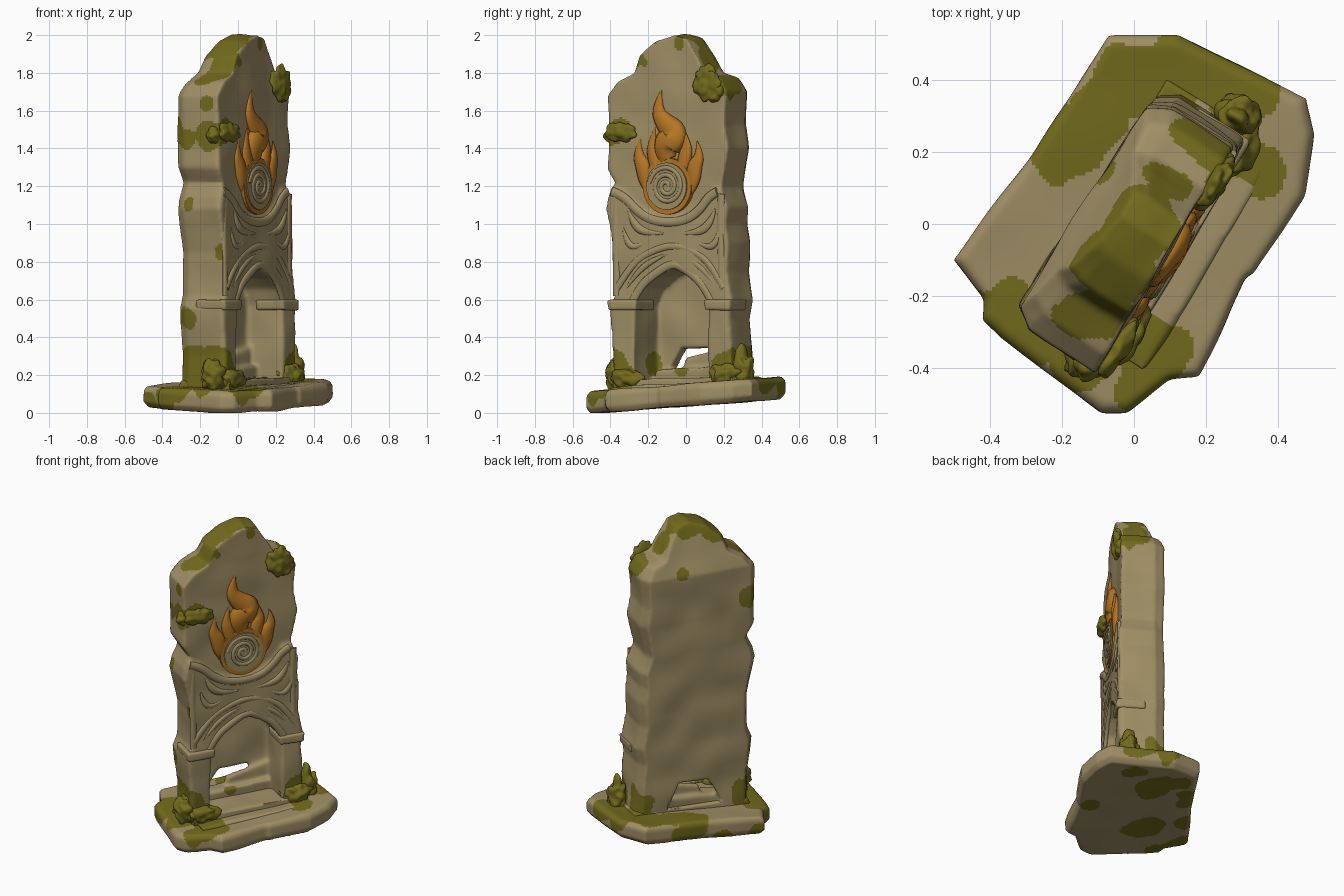
import bpy, bmesh, math
from mathutils import Vector, noise

if "Cube" in bpy.data.objects:
    bpy.data.objects.remove(bpy.data.objects["Cube"])

ANG = math.radians(57)          # the shrine stands turned on its base
C, S = math.cos(ANG), math.sin(ANG)


def mat(name, col):
    m = bpy.data.materials.new(name)
    m.diffuse_color = (*col, 1)
    m.use_nodes = True
    m.node_tree.nodes["Principled BSDF"].inputs["Base Color"].default_value = m.diffuse_color
    return m


STONE = mat("tan stone", (0.355, 0.278, 0.133))
MOSS = mat("olive moss", (0.172, 0.148, 0.012))
FIRE = mat("orange flame", (0.46, 0.18, 0.018))


def to_world(u, n, z):
    """u runs along the wall, n points out of its front (slightly skewed)."""
    w = min(1, max(0, (n + 0.1) / 0.2))
    n -= 0.03 * u * w
    return Vector((C * u + S * n, S * u - C * n, z))


def finish(name, bm, mats, smooth=True):
    bmesh.ops.recalc_face_normals(bm, faces=bm.faces)
    me = bpy.data.meshes.new(name)
    bm.to_mesh(me)
    bm.free()
    for m in mats:
        me.materials.append(m)
    for p in me.polygons:
        p.use_smooth = smooth
    ob = bpy.data.objects.new(name, me)
    bpy.context.collection.objects.link(ob)
    return ob


def add_prism(bm, pts, n0, n1, back=1.0):
    """Outline in (u, z) pushed from depth n0 to n1; back narrows the n0 end."""
    a = [bm.verts.new((u * back, n0, z)) for u, z in pts]
    b = [bm.verts.new((u, n1, z)) for u, z in pts]
    bm.faces.new(a)
    bm.faces.new(b[::-1])
    for i in range(len(pts)):
        j = (i + 1) % len(pts)
        bm.faces.new((a[i], b[i], b[j], a[j]))


def rock(name, bm, voxel, warp, moss, amp, rounds=4):
    """Fuse, soften and roughen the parts, then paint moss by distance to spots."""
    bm.normal_update()
    bmesh.ops.triangulate(bm, faces=bm.faces, ngon_method='EAR_CLIP')
    ob = finish(name, bm, [STONE, MOSS])
    m = ob.modifiers.new("fuse", 'REMESH')
    m.mode, m.voxel_size, m.use_smooth_shade = 'VOXEL', voxel, True
    m = ob.modifiers.new("soften", 'SMOOTH')
    m.factor, m.iterations = 0.5, rounds
    bpy.context.view_layer.objects.active = ob
    for m in list(ob.modifiers):
        bpy.ops.object.modifier_apply(modifier=m.name)
    me = ob.data
    shift = [v.normal * amp * noise.noise(v.co * 5) for v in me.vertices]
    for v, d in zip(me.vertices, shift):
        v.co = warp(v.co + d)
    if not me.materials:
        me.materials.append(STONE)
        me.materials.append(MOSS)
    spots = [(Vector(s[:3]), s[3]) for s in moss]
    for p in me.polygons:
        p.use_smooth = True
        wob = 1 + 0.45 * noise.noise(p.center * 9)
        p.material_index = int(any((p.center - c).length < r * wob for c, r in spots))
    return ob


# ---- wall: outline with arched recess, closed back with a small draught hole
outline = [(-.36, .12), (-.36, .3), (-.385, .55), (-.36, .62), (-.36, .85), (-.41, 1.08), (-.40, 1.14),
           (-.36, 1.22), (-.405, 1.3), (-.40, 1.4), (-.41, 1.68), (-.35, 1.75), (-.25, 1.80), (-.215, 1.89),
           (-.11, 1.965), (.0, 2.005), (.08, 1.985), (.15, 1.88), (.19, 1.80), (.28, 1.77), (.325, 1.70),
           (.315, 1.52), (.335, 1.40), (.31, 1.26), (.30, 1.2), (.34, 1.09), (.33, 1.0), (.35, .9), (.335, .75),
           (.365, .6), (.345, .5), (.365, .35), (.38, .12)]
arch = [(.225, .12), (.225, .57), (.19, .655), (.12, .72), (.01, .765), (-.10, .72), (-.19, .655), (-.23, .57),
        (-.23, .12)]
hole = [(.19, .12), (.19, .21), (.11, .345), (-.09, .345), (-.18, .21), (-.18, .12)]
panel = outline[:6] + [(-.375, 1.19), (-.31, 1.17), (-.22, 1.09), (-.1, 1.04), (.07, 1.04), (.18, 1.1),
                       (.24, 1.18), (.30, 1.19)] + outline[25:]


def wall_warp(p):
    u, n, z = p
    k = max(0, (z - 1.70) / 0.3)
    return to_world(u, n * (1 - .38 * k) + .045 * k, z)


bm = bmesh.new()
add_prism(bm, outline + arch, -.09, .125)
add_prism(bm, outline + hole, -.145, -.085, .90)
add_prism(bm, panel + arch, .08, .142)
# rubble inside the draught hole
add_prism(bm, [(-.24, .12), (.24, .12), (.235, .25), (-.2, .225)], -.12, -.02)
add_prism(bm, [(-.1, .12), (.24, .12), (.22, .35), (-.04, .29)], -.095, -.06)
rock("stone_wall", bm, .011, wall_warp, [
    (-.15, -.26, 1.86, .11), (-.08, -.15, 1.95, .125), (.02, .02, 1.98, .11), (.12, .15, 1.88, .1),
    (.21, .23, 1.75, .1), (.24, .11, 1.75, .07), (-.14, -.37, 1.47, .09), (-.05, -.37, 1.49, .075),
    (-.25, -.28, 1.45, .06), (-.31, -.22, 1.5, .07), (-.15, -.37, 1.64, .045), (-.24, -.28, 1.1, .045),
    (-.10, -.40, .85, .045), (-.27, -.27, .5, .065), (-.25, -.27, .22, .14), (-.12, -.38, .24, .13),
    (-.03, -.36, .18, .1), (.31, .26, .2, .13), (.1, .41, .22, .13), (-.08, .14, 1.72, .04),
    (-.03, -.25, 1.89, .045), (-.18, -.28, 1.80, .07), (.02, -.05, .24, .07)], .012)

# ---- carved relief, drawn as soft ribs on the panel


def rib(name, pts, n, m, flat=.7):
    """Tapered ribbon through (u, z, radius) points, flattened against the wall."""
    cu = bpy.data.curves.new(name, 'CURVE')
    cu.dimensions, cu.bevel_depth, cu.bevel_resolution = '3D', 1, 2
    cu.resolution_u, cu.use_fill_caps = 5, True
    sp = cu.splines.new('NURBS')
    sp.points.add(len(pts) - 1)
    for q, (u, z, r) in zip(sp.points, pts):
        q.co, q.radius = (u, 0, z, 1), r
    sp.use_endpoint_u, sp.order_u = True, 3
    ob = bpy.data.objects.new(name, cu)
    me = bpy.data.meshes.new_from_object(ob)
    bpy.data.objects.remove(ob)
    b = bmesh.new()
    b.from_mesh(me)
    for v in b.verts:
        v.co = to_world(v.co.x, n + v.co.y * flat, v.co.z)
    return finish(name, b, [m])


def line(r, *pts):
    return [(u, z, r) for u, z in pts]


rib("panel_top_moulding", line(.026, (-.37, 1.17), (-.30, 1.15), (-.21, 1.06), (-.1, 1.01), (.07, 1.01),
                               (.17, 1.07), (.23, 1.15), (.28, 1.17)), .137, STONE, .5)
rib("arch_moulding", line(.024, (-.25, .58), (-.2, .67), (-.1, .74), (.01, .80), (.12, .74), (.20, .67), (.25, .58)),
    .137, STONE, .5)
rib("outer_arch_moulding", line(.02, (-.34, .66), (-.25, .79), (-.12, .86), (.01, .89), (.13, .86), (.24, .79),
                                (.32, .66)), .138, STONE, .5)
for s, e in ((-1, -.345), (1, .305)):
    rib("panel_side_moulding", line(.022, (e, .62), (e, .85), (e - .01, 1.0), (e, 1.16)), .134, STONE, .5)
    rib("leaf_carving", [(s * .27, 1.08, .004), (s * .24, 1.0, .026), (s * .16, .95, .022), (s * .05, .95, .004)],
        .14, STONE, .5)
    rib("scroll_carving", [(s * .30, .98, .004), (s * .28, .90, .022), (s * .22, .87, .016), (s * .15, .91, .004)],
        .14, STONE, .5)
    rib("spandrel_carving", [(s * .28, .66, .004), (s * .22, .74, .017), (s * .12, .81, .017), (s * .03, .84, .004)],
        .14, STONE, .5)

# ---- imposts where the arch rests on the pillars
bm = bmesh.new()
for u0, u1 in ((-.385, -.215), (.21, .365)):
    add_prism(bm, [(u0, .545), (u1, .545), (u1 + .005, .6), (u0 - .005, .6)], -.02, .158)
rock("arch_imposts", bm, .009, lambda p: to_world(*p), [], .006, 3)


# ---- round emblem with spiral
def disc(r, cz=1.2, cu=-.025, k=32):
    return [(cu + r * math.cos(2 * math.pi * i / k), cz + r * math.sin(2 * math.pi * i / k)) for i in range(k)]


for name, r, n1, m in (("emblem_rim", .15, .146, FIRE), ("emblem_disc", .125, .153, STONE)):
    bm = bmesh.new()
    add_prism(bm, disc(r), .08, n1)
    for v in bm.verts:
        v.co = to_world(*v.co)
    finish(name, bm, [m], False)
spiral = []
for i in range(38):
    a, r = i * .42, .012 + .0026 * i
    spiral.append((-.025 + r * math.cos(a), 1.2 + r * math.sin(a), .013))
rib("emblem_spiral", spiral, .152, STONE, .6)

# ---- flames
flames = [
    [(-.03, 1.34, .05), (-.06, 1.41, .085), (.03, 1.47, .08), (-.06, 1.54, .055), (-.1, 1.61, .035), (-.07, 1.71, .003)],
    [(-.13, 1.15, .02), (-.17, 1.22, .04), (-.18, 1.30, .05), (-.22, 1.37, .03), (-.20, 1.46, .003)],
    [(.09, 1.15, .02), (.13, 1.22, .04), (.13, 1.30, .05), (.17, 1.36, .028), (.15, 1.44, .003)],
    [(-.10, 1.30, .04), (-.12, 1.37, .045), (-.13, 1.43, .025), (-.11, 1.51, .003)],
    [(.06, 1.30, .04), (.08, 1.37, .045), (.09, 1.42, .025), (.07, 1.50, .003)]]
for f in flames:
    rib("flame", f, .128, FIRE, .5)

# ---- base slab (world outline), tilted a little
base = [(-.07, .525), (.12, .525), (.48, .35), (.5, .25), (.475, .08), (.335, -.14), (.315, -.15), (.18, -.425),
        (.10, -.435), (-.02, -.525), (-.09, -.525), (-.37, -.32), (-.425, -.27), (-.42, -.21), (-.505, -.10), (-.28, .2)]
bm = bmesh.new()
rings = []
for z, k in ((0, .95), (.03, 1), (.095, 1), (.118, .96)):
    rings.append([bm.verts.new((x * k, y * k, z)) for x, y in base])
bm.faces.new(rings[0])
bm.faces.new(rings[-1])
for a, b in zip(rings, rings[1:]):
    for i in range(len(base)):
        j = (i + 1) % len(base)
        bm.faces.new((a[i], a[j], b[j], b[i]))
bmesh.ops.recalc_face_normals(bm, faces=bm.faces)
rock("base_slab", bm, .010, lambda p: Vector((p.x, p.y, max(0, p.z + .035 + .075 * p.y))), [
    (-.38, -.25, .09, .10), (-.28, -.31, .12, .09), (-.15, -.37, .14, .09), (.05, -.37, .14, .11),
    (.0, -.46, .1, .06), (-.45, -.13, .02, .10), (-.2, .24, .14, .11), (-.1, .3, .15, .1), (.0, .40, .15, .12),
    (.13, .44, .18, .10), (.28, .37, .18, .12), (.35, .15, .16, .07), (-.32, .1, .03, .07),
    (.08, .26, .04, .10), (-.17, -.1, .02, .12), (.25, -.1, .03, .06), (.3, .3, .05, .05)], .006, 2)

# ---- hearth floor and front tread
bm = bmesh.new()
add_prism(bm, [(-.36, .08), (.39, .08), (.39, .195), (-.35, .175)], -.145, .165)
rock("hearth_floor", bm, .011, lambda p: to_world(*p),
     [(-.1, -.4, .17, .14), (-.25, -.25, .17, .12), (.3, .27, .18, .12), (.08, .4, .18, .12)], .01, 2)
bm = bmesh.new()
add_prism(bm, [(-.33, .08), (.37, .08), (.36, .165), (-.33, .135)], .1, .24)
rock("front_tread", bm, .011, lambda p: to_world(*p), [(.0, -.36, .14, .12), (.36, .2, .16, .09)], .01, 2)

# ---- moss clumps: centre (world), half sizes along wall, out of wall, up
clumps = [((-.045, -.345, 1.485), (.10, .03, .05)), ((-.12, -.38, 1.47), (.06, .04, .045)),
          ((.225, .11, 1.75), (.08, .03, .09)), ((.235, .16, 1.70), (.05, .04, .055)),
          ((-.13, -.36, .2), (.07, .06, .09)), ((-.03, -.31, .18), (.1, .05, .05)),
          ((.28, .21, .2), (.1, .06, .06)), ((.29, .30, .22), (.06, .06, .12))]
for (x, y, z), (a, b, h) in clumps:
    bm = bmesh.new()
    bmesh.ops.create_icosphere(bm, subdivisions=4, radius=1)
    for v in bm.verts:
        p = v.co.copy()
        q = Vector((p.x * a, p.y * b, p.z * h))
        q *= 1 + .35 * noise.noise(q * 28 + Vector((x, y, z)) * 9)
        v.co = (x + C * q.x + S * q.y, y + S * q.x - C * q.y, z + q.z)
    finish("moss_clump", bm, [MOSS])
